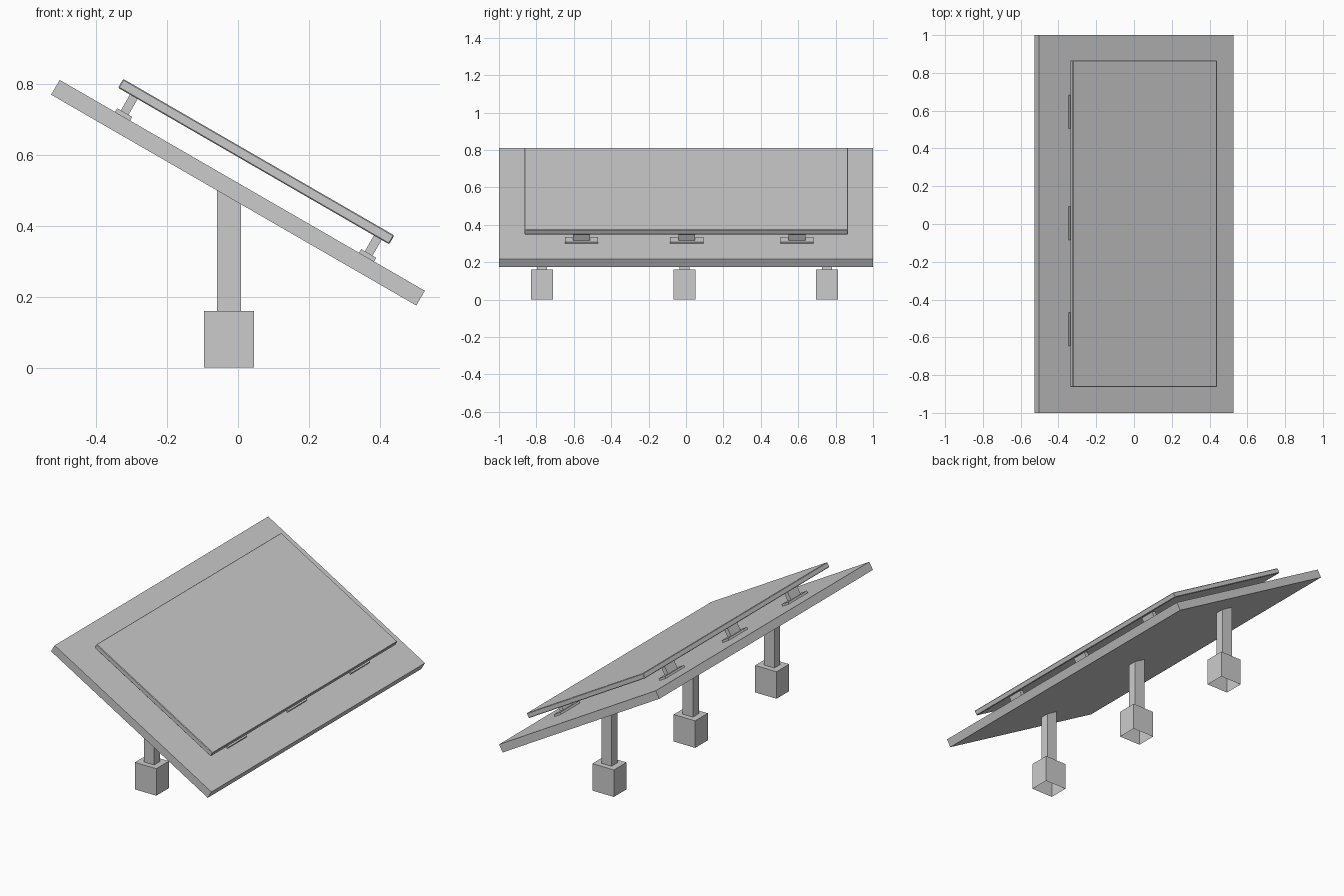
import bpy, bmesh, math
from mathutils import Matrix, Vector

default = bpy.data.objects.get("Cube")
if default:
    bpy.data.objects.remove(default, do_unlink=True)

# One plain grey for every part
grey = bpy.data.materials.new("plain_grey")
grey.use_nodes = True
colour = (0.6, 0.6, 0.6, 1.0)
grey.diffuse_color = colour
grey.node_tree.nodes["Principled BSDF"].inputs["Base Color"].default_value = colour

TILT = math.radians(30)
BOARD_CENTRE = Vector((0, 0, 0.4925))
BOARD_THICK = 0.048
TILTED = Matrix.Translation(BOARD_CENTRE) @ Matrix.Rotation(TILT, 4, 'Y')


def box(name, x, y, z, matrix=None, open_bottom=False, slant_top=False):
    """Box from (min, max) ranges, optionally tilted, open below or cut to the board."""
    bm = bmesh.new()
    bmesh.ops.create_cube(bm, size=1)
    for v in bm.verts:
        top = v.co.z > 0
        v.co = [r[0] if c < 0 else r[1] for c, r in zip(v.co, (x, y, z))]
        if slant_top and top:
            v.co.z = BOARD_CENTRE.z - v.co.x * math.tan(TILT) - 0.4 * BOARD_THICK
    if open_bottom:
        bm.normal_update()
        below = [f for f in bm.faces if f.normal.z < -0.9]
        bmesh.ops.delete(bm, geom=below, context='FACES_ONLY')
    mesh = bpy.data.meshes.new(name)
    bm.to_mesh(mesh)
    bm.free()
    mesh.materials.append(grey)
    obj = bpy.data.objects.new(name, mesh)
    if matrix:
        obj.matrix_world = matrix
    bpy.context.collection.objects.link(obj)
    return obj


def span(centre, width):
    return (centre - width / 2, centre + width / 2)


# Tilted backing board and the thinner panel floating above it
box("backing_board", span(0, 1.187), (-1, 1), span(0, BOARD_THICK), TILTED)
panel = box("raised_panel", (-0.44, 0.441), (-0.864, 0.866), (0.087, 0.116), TILTED)
edge = panel.modifiers.new("edge_chamfer", 'BEVEL')
edge.width = 0.003
edge.segments = 1

# Standoff brackets along the upper and lower edges of the panel
for row, u in (("upper", -0.389), ("lower", 0.404)):
    for i, y in enumerate((-0.558, 0.004, 0.594), 1):
        box(f"{row}_bracket_foot_{i}", span(u, 0.049), span(y, 0.177),
            (0.023, 0.036), TILTED)
        box(f"{row}_bracket_stem_{i}", span(u, 0.025), span(y, 0.09),
            (0.036, 0.088), TILTED)

# Three posts, each in a hollow footing
for i, y in enumerate((-0.77, -0.008, 0.754), 1):
    box(f"footing_{i}", (-0.096, 0.045), span(y, 0.118), (0, 0.16), open_bottom=True)
    box(f"post_{i}", (-0.059, 0.008), span(y, 0.055), (0.16, 0.49),
        open_bottom=True, slant_top=True)
